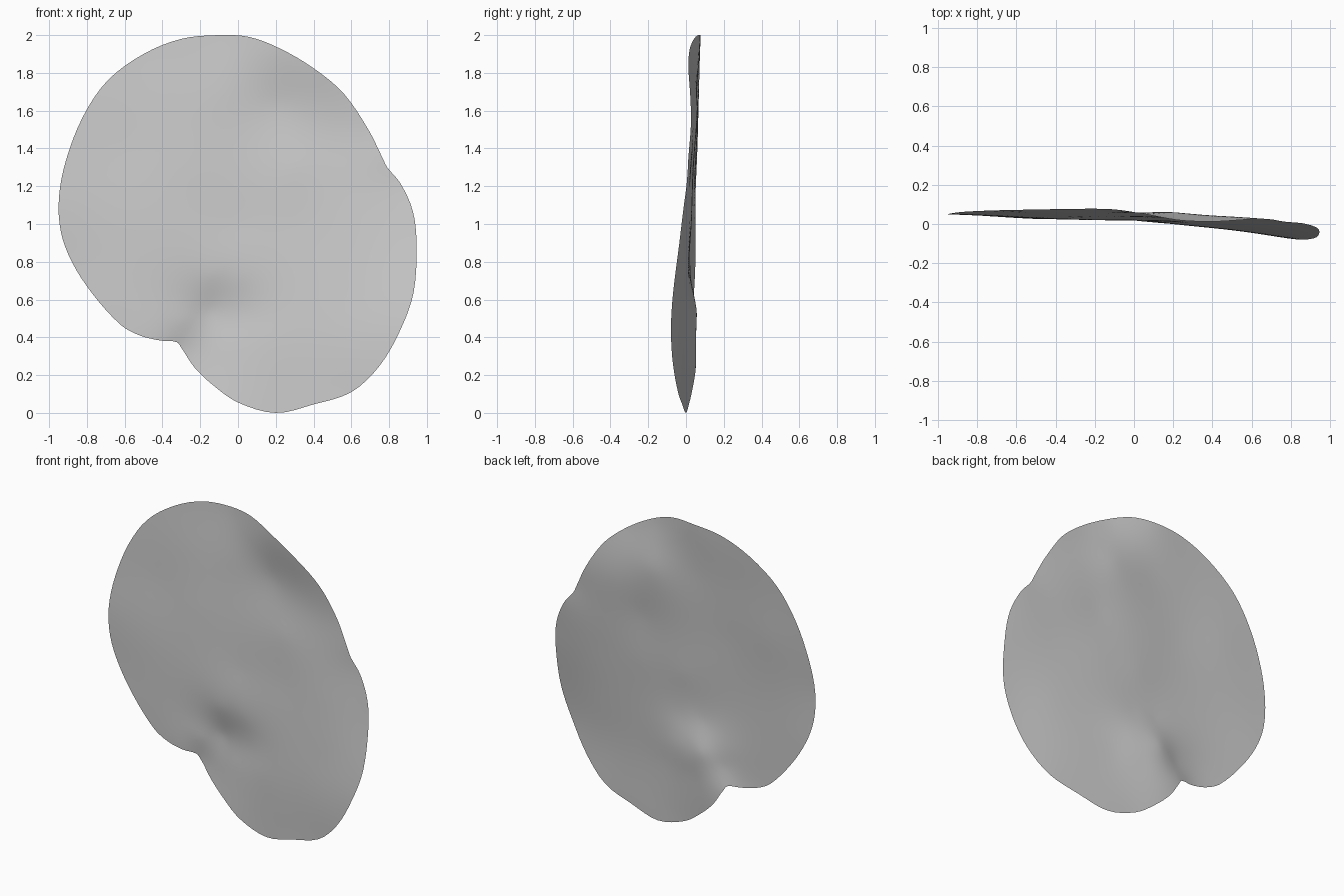
import bpy, bmesh, math
from mathutils import Vector

if "Cube" in bpy.data.objects:
    bpy.data.objects.remove(bpy.data.objects["Cube"])

# Rim of the leaf, clockwise from the top: x, depth y, height z
RIM = [
    (-.10, .075, 2.0), (.06, .05, 1.99), (.22, .02, 1.93), (.40, .012, 1.825),
    (.56, .022, 1.69), (.69, .025, 1.50), (.765, .012, 1.35), (.79, .010, 1.30),
    (.86, .004, 1.215), (.925, -.015, 1.07), (.945, -.035, .90), (.93, -.068, .64),
    (.86, -.08, .44), (.75, -.068, .25), (.60, -.042, .11), (.40, -.02, .045),
    (.20, 0, .0), (.0, .018, .055), (-.13, .038, .145), (-.23, .052, .24),
    (-.30, .052, .345), (-.325, .044, .375), (-.41, .030, .383), (-.52, .028, .41),
    (-.62, .033, .465), (-.77, .042, .63), (-.88, .05, .80), (-.938, .05, .96),
    (-.948, .05, 1.14), (-.91, .058, 1.34), (-.82, .065, 1.57), (-.69, .07, 1.76),
    (-.50, .074, 1.90), (-.30, .077, 1.98),
]

# Gentle swells and the fold beside the notch
INNER = [
    (0, .03, 1.0), (-.6, .034, 1.0), (-.62, .055, 1.4), (-.3, .036, 1.3),
    (.3, .02, 1.0), (.6, .0, 1.0), (.6, -.03, .6), (.3, -.005, .5),
    (.3, .03, 1.3), (.5, .038, 1.5), (.2, .06, 1.63), (-.1, .056, 1.68),
    (-.4, .058, 1.68), (-.15, .058, .54), (-.14, .022, .73), (.02, .019, .72),
    (-.36, .029, .6), (.04, .034, .53), (.15, .008, .4), (-.04, .038, .38),
    (-.29, .035, .49),
]


def solve(a, b):
    """Gaussian elimination with pivoting."""
    n = len(b)
    rows = [r[:] + [v] for r, v in zip(a, b)]
    for i in range(n):
        p = max(range(i, n), key=lambda k: abs(rows[k][i]))
        rows[i], rows[p] = rows[p], rows[i]
        for k in range(i + 1, n):
            f = rows[k][i] / rows[i][i]
            if f:
                rows[k] = [u - f * v for u, v in zip(rows[k], rows[i])]
    x = [0.0] * n
    for i in reversed(range(n)):
        x[i] = (rows[i][n] - sum(rows[i][k] * x[k] for k in range(i + 1, n))) / rows[i][i]
    return x


def kernel(dx, dz):
    r2 = dx * dx + dz * dz
    return r2 * math.log(r2) if r2 > 1e-12 else 0.0


# Thin-plate surface through all the depth samples
pts = RIM + INNER
n = len(pts)
A = [[kernel(p[0] - q[0], p[2] - q[2]) + (.004 if i == j else 0)
      for j, q in enumerate(pts)] + [1, p[0], p[2]] for i, p in enumerate(pts)]
A += [[1.0] * n + [0] * 3, [p[0] for p in pts] + [0] * 3, [p[2] for p in pts] + [0] * 3]
W = solve(A, [p[1] for p in pts] + [0] * 3)


def depth(x, z):
    return (sum(w * kernel(x - p[0], z - p[2]) for w, p in zip(W, pts))
            + W[n] + W[n + 1] * x + W[n + 2] * z)


# Smooth rim curve
def rim_curve(steps=4):
    out, m = [], len(RIM)
    for i in range(m):
        a, b, c, d = (Vector((RIM[(i + k) % m][0], RIM[(i + k) % m][2])) for k in (-1, 0, 1, 2))
        t1, t2 = (c - a), (d - b)
        t1 = t1.normalized() * (c - b).length
        t2 = t2.normalized() * (c - b).length
        for s in range(steps):
            t = s / steps
            out.append(b * (2*t**3 - 3*t**2 + 1) + t1 * (t**3 - 2*t**2 + t)
                       + c * (3*t**2 - 2*t**3) + t2 * (t**3 - t**2))
    return out


# Leaf sheet built from concentric rings
centre = Vector((.05, .98))
outline = rim_curve()
RINGS = 28
bm = bmesh.new()
hub = bm.verts.new((centre.x, depth(*centre), centre.y))
rings = []
for r in range(1, RINGS + 1):
    ring = []
    for p in outline:
        q = centre.lerp(p, r / RINGS)
        ring.append(bm.verts.new((q.x, depth(q.x, q.y), q.y)))
    rings.append(ring)
m = len(outline)
for i in range(m):
    j = (i + 1) % m
    bm.faces.new((hub, rings[0][i], rings[0][j]))
    for a, b in zip(rings, rings[1:]):
        bm.faces.new((a[i], b[i], b[j], a[j]))
for f in bm.faces:
    f.smooth = True
bm.normal_update()
if sum(f.normal.y for f in bm.faces) > 0:
    bmesh.ops.reverse_faces(bm, faces=bm.faces[:])
mesh = bpy.data.meshes.new("leaf_pad")
bm.to_mesh(mesh)
bm.free()
leaf = bpy.data.objects.new("leaf_pad", mesh)
bpy.context.collection.objects.link(leaf)
